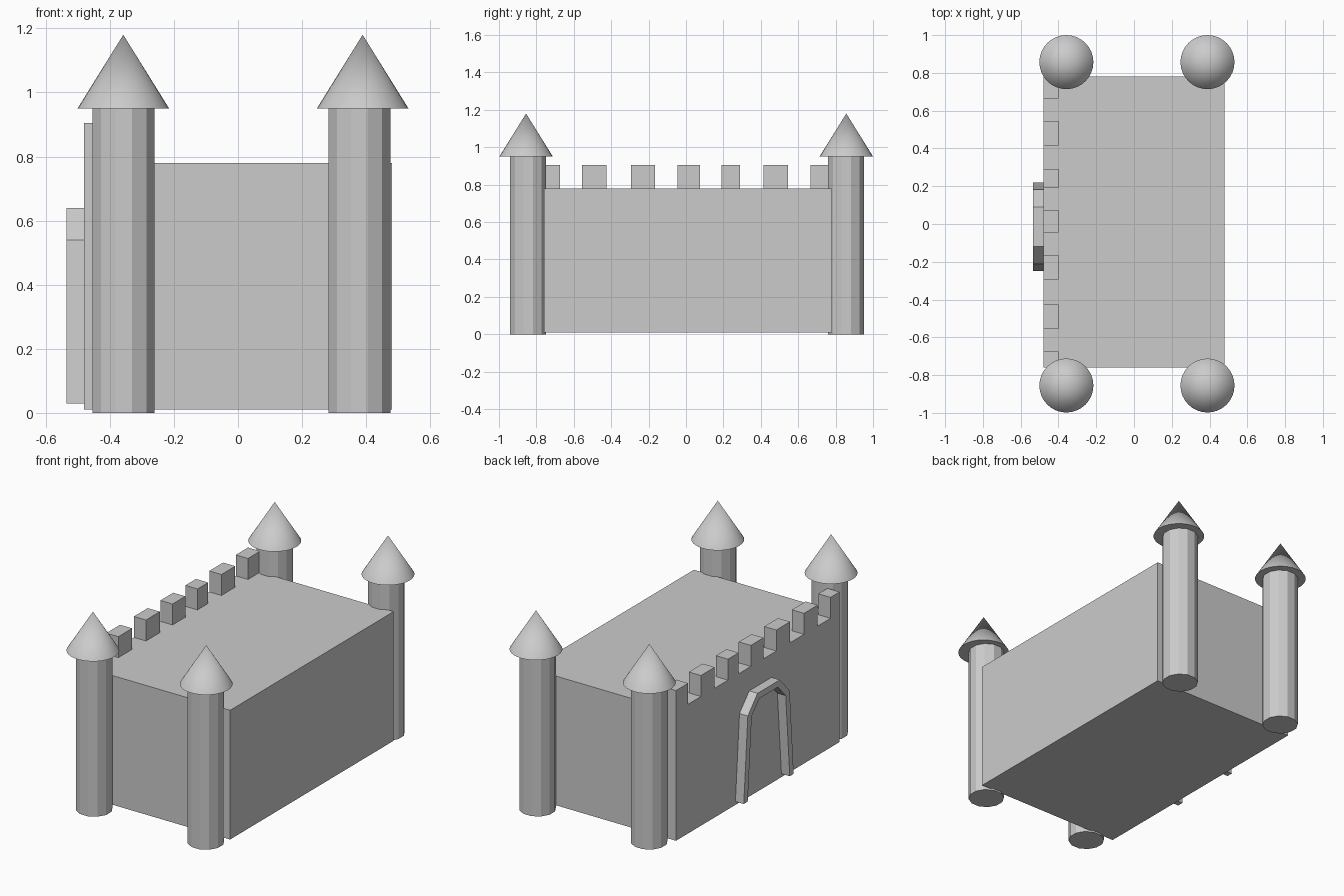
import bpy, bmesh, math

if "Cube" in bpy.data.objects:
    bpy.data.objects.remove(bpy.data.objects["Cube"])


def finish(name, bm):
    bmesh.ops.recalc_face_normals(bm, faces=bm.faces)
    mesh = bpy.data.meshes.new(name)
    bm.to_mesh(mesh)
    bm.free()
    obj = bpy.data.objects.new(name, mesh)
    bpy.context.collection.objects.link(obj)
    return obj


def box(name, x0, x1, y0, y1, z0, z1):
    bm = bmesh.new()
    bmesh.ops.create_cube(bm, size=1)
    for v in bm.verts:
        v.co.x = x1 if v.co.x > 0 else x0
        v.co.y = y1 if v.co.y > 0 else y0
        v.co.z = z1 if v.co.z > 0 else z0
    return finish(name, bm)


def cone(name, sides, r0, r1, x, y, z0, z1, turn=0.0):
    bpy.ops.mesh.primitive_cone_add(vertices=sides, radius1=r0, radius2=r1, depth=z1 - z0,
                                    location=(x, y, (z0 + z1) / 2), rotation=(0, 0, turn))
    obj = bpy.context.object
    obj.name = name
    return obj


# Main keep
box("keep", -0.48, 0.48, -0.76, 0.78, 0.01, 0.78)

# Battlements along the gate wall
for y0, y1 in [(-0.76, -0.675), (-0.555, -0.425), (-0.295, -0.165), (-0.045, 0.075),
               (0.19, 0.29), (0.415, 0.545), (0.665, 0.78)]:
    box("battlement", -0.48, -0.40, y0, y1, 0.78, 0.905)

# Corner towers: faceted shafts with smooth conical roofs
for shaft_x, roof_x in [(-0.357, -0.358), (0.379, 0.389)]:
    for shaft_y, roof_y in [(-0.844, -0.855), (0.856, 0.857)]:
        cone("tower", 12, 0.1, 0.1, shaft_x, shaft_y, 0, 0.95, math.radians(15))
        cone("tower_roof", 32, 0.143, 0, roof_x, roof_y, 0.95, 1.18)
        bpy.ops.object.shade_smooth_by_angle(angle=math.radians(40))

# Gate arch: outer and inner half outlines, mirrored about the gate centre
outer = [(0.235, 0.03), (0.197, 0.54), (0.105, 0.64)]
inner = [(0.198, 0.03), (0.16, 0.525), (0.087, 0.603)]
centre = -0.015


def full(half):
    return half + [(-y, z) for y, z in reversed(half)]


bm = bmesh.new()
rings = [[[bm.verts.new((x, y + centre, z)) for y, z in full(line)]
          for line in (outer, inner)] for x in (-0.535, -0.475)]
(fo, fi), (bo, bi) = rings
for i in range(len(fo) - 1):
    for a, b in ((fo, fi), (fi, bi), (bi, bo), (bo, fo)):
        bm.faces.new((a[i], a[i + 1], b[i + 1], b[i]))
for i in (0, -1):
    bm.faces.new((fo[i], fi[i], bi[i], bo[i]))
finish("gate_arch", bm)
